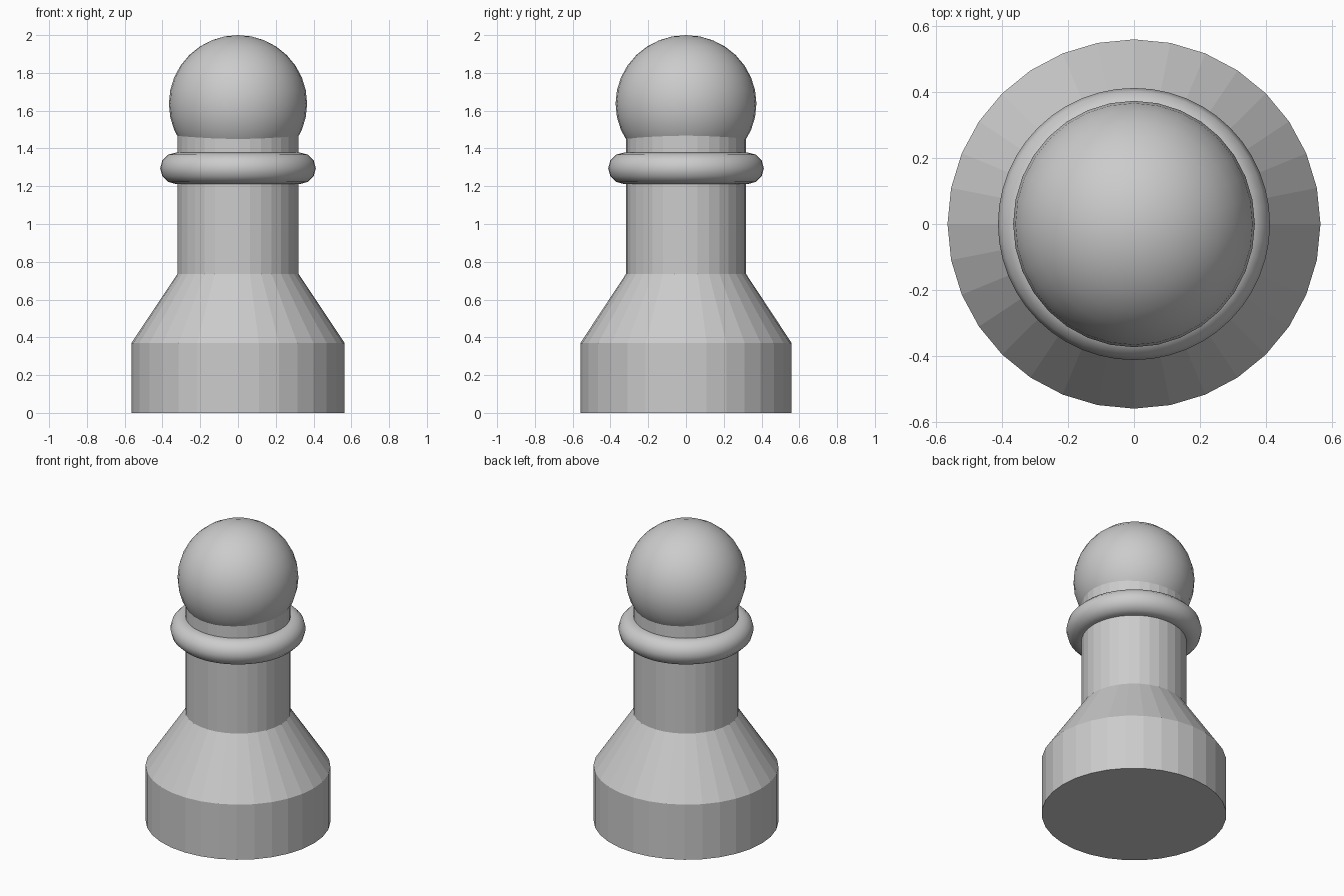
import bpy, bmesh
from math import cos, sin, pi

if "Cube" in bpy.data.objects:
    bpy.data.objects.remove(bpy.data.objects["Cube"])

SIDES = 32


def turned(name, profile, sx=1.0, sy=1.0):
    """Capped faceted solid of revolution from (radius, z) points."""
    bm = bmesh.new()
    rings = [[bm.verts.new((sx * r * cos(2 * pi * i / SIDES),
                            sy * r * sin(2 * pi * i / SIDES), z))
              for i in range(SIDES)] for r, z in profile]
    for low, high in zip(rings, rings[1:]):
        for i in range(SIDES):
            j = (i + 1) % SIDES
            bm.faces.new((low[i], low[j], high[j], high[i]))
    bm.faces.new(rings[0][::-1])
    bm.faces.new(rings[-1])
    mesh = bpy.data.meshes.new(name)
    bm.to_mesh(mesh)
    bm.free()
    obj = bpy.data.objects.new(name, mesh)
    bpy.context.collection.objects.link(obj)
    return obj


# Body: wide base, sloping shoulder and straight neck
turned("body", [(0.562, 0), (0.562, 0.37), (0.32, 0.735), (0.32, 1.53)],
       1.005, 0.995)

# Collar ring around the neck
bpy.ops.mesh.primitive_torus_add(major_segments=48, minor_segments=12,
                                 major_radius=0.329, minor_radius=0.083,
                                 location=(0, 0, 1.295))
bpy.context.object.name = "collar"
bpy.ops.object.shade_smooth()

# Round head, very slightly narrower across x
bpy.ops.mesh.primitive_uv_sphere_add(segments=32, ring_count=16, radius=1,
                                     location=(0, 0, 1.637))
head = bpy.context.object
head.name = "head"
head.scale = (0.366, 0.373, 0.363)
bpy.ops.object.shade_smooth()
